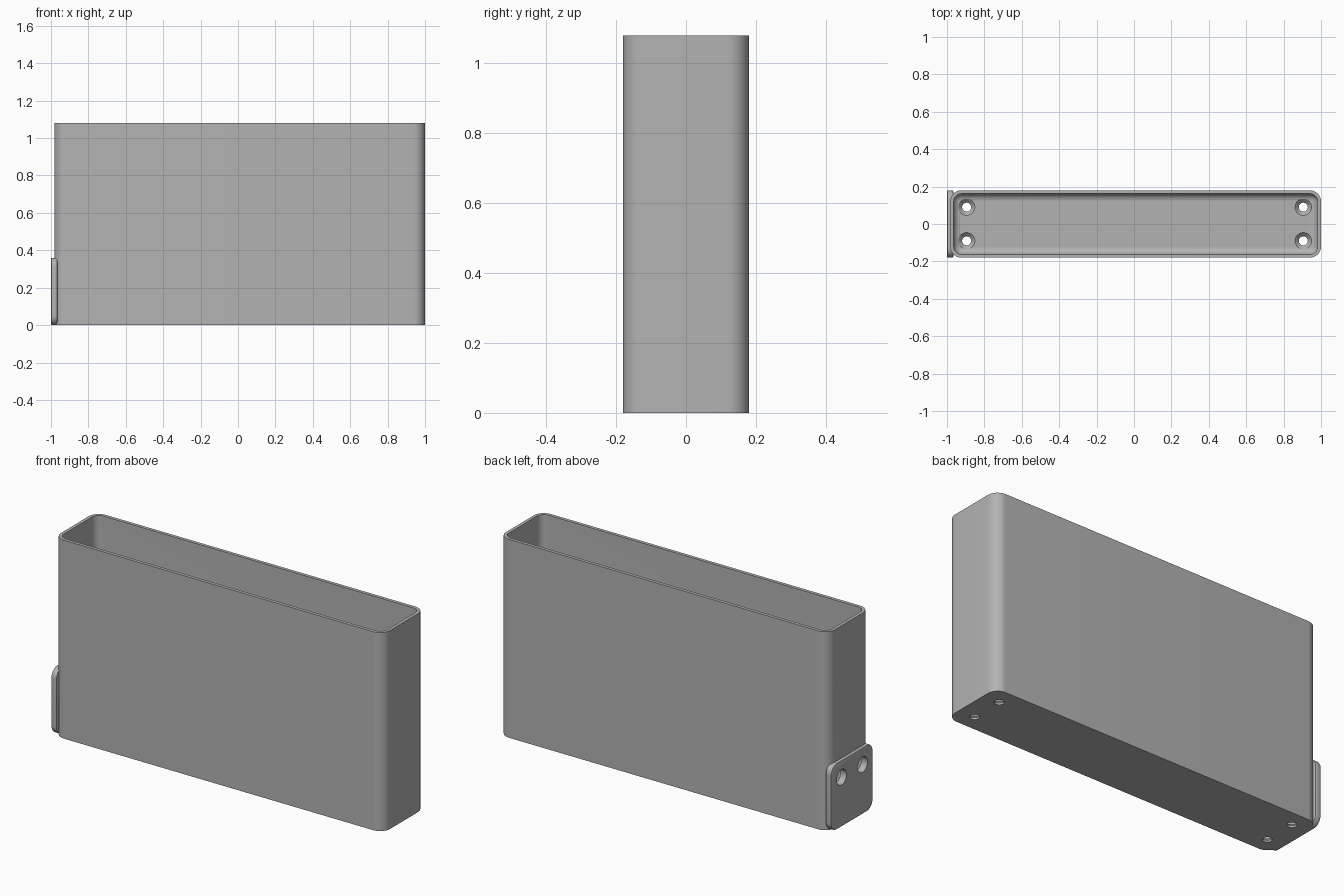
import bpy, bmesh, math

if "Cube" in bpy.data.objects:
    bpy.data.objects.remove(bpy.data.objects["Cube"])

X0, X1, W, H = -0.982, 1.0, 0.18, 1.08
WALL, FLOOR, R, FILLET = 0.018, 0.03, 0.06, 0.038

grey = bpy.data.materials.new("plain grey")
grey.diffuse_color = (0.45, 0.45, 0.45, 1)
grey.use_nodes = True
grey.node_tree.nodes["Principled BSDF"].inputs["Base Color"].default_value = grey.diffuse_color


def rounded_rect(a0, a1, b0, b1, r, n=10):
    pts = []
    for k, (cx, cy) in enumerate([(a1 - r, b1 - r), (a0 + r, b1 - r),
                                  (a0 + r, b0 + r), (a1 - r, b0 + r)]):
        for i in range(n + 1):
            t = math.pi / 2 * (k + i / n)
            pts.append((cx + r * math.cos(t), cy + r * math.sin(t)))
    return pts


def loft(name, rings):
    """Skin closed rings and cap both ends."""
    bm = bmesh.new()
    loops = [[bm.verts.new(p) for p in ring] for ring in rings]
    n = len(loops[0])
    for a, b in zip(loops, loops[1:]):
        for i in range(n):
            j = (i + 1) % n
            bm.faces.new((a[i], a[j], b[j], b[i]))
    bm.faces.new(loops[0][::-1])
    bm.faces.new(loops[-1])
    bmesh.ops.recalc_face_normals(bm, faces=bm.faces)
    me = bpy.data.meshes.new(name)
    bm.to_mesh(me)
    bm.free()
    ob = bpy.data.objects.new(name, me)
    bpy.context.collection.objects.link(ob)
    me.materials.append(grey)
    return ob


def box_ring(inset, z):
    return [(x, y, z) for x, y in rounded_rect(X0 + inset, X1 - inset, -W + inset,
                                               W - inset, R - inset)]


def plate_ring(x, inset):
    return [(x, y, z) for y, z in rounded_rect(-W + inset, W - inset, inset,
                                               0.36 - inset, 0.05 - inset)]


def turned(name, profile, place, n=40):
    """Round cutter from (radius, height) pairs."""
    return loft(name, [[place(r * math.cos(2 * math.pi * i / n),
                              r * math.sin(2 * math.pi * i / n), h)
                        for i in range(n)] for r, h in profile])


def cut(ob, cutters):
    bpy.context.view_layer.objects.active = ob
    for c in cutters:
        m = ob.modifiers.new("hole", 'BOOLEAN')
        m.operation, m.solver, m.object = 'DIFFERENCE', 'EXACT', c
        bpy.ops.object.modifier_apply(modifier=m.name)


# open box: outside, rim, inside walls, filleted floor
rings = [box_ring(0, 0), box_ring(0, H), box_ring(WALL, H)]
for i in range(9):
    t = math.pi / 2 * i / 8
    rings.append(box_ring(WALL + FILLET * (1 - math.cos(t)),
                          FLOOR + FILLET * (1 - math.sin(t))))
box = loft("open_box", rings)

# side mounting plate with softened edges
e = 0.006
plate = loft("mounting_plate", [plate_ring(-1, e), plate_ring(-1 + e * 0.3, e * 0.3),
                                plate_ring(-1 + e, 0), plate_ring(-0.966 - e, 0),
                                plate_ring(-0.966 - e * 0.3, e * 0.3),
                                plate_ring(-0.966, e)])

# countersunk floor holes
floor_holes = [turned("floor_hole_cutter",
                      [(0.024, -0.05), (0.024, 0.01), (0.045, FLOOR + 0.001), (0.045, 0.1)],
                      lambda a, b, h, x=x, y=y: (x + a, y + b, h))
               for x in (-0.895, 0.905) for y in (-0.09, 0.09)]
# plate holes through the end wall
side_holes = [turned("side_hole_cutter", [(0.042, -1.05), (0.042, -0.92)],
                     lambda a, b, h, y=y: (h, y + a, 0.27 + b)) for y in (-0.09, 0.09)]

cut(box, floor_holes + side_holes)
cut(plate, side_holes)
# trim the plate's inner face so it stays inside the end wall
for c in floor_holes + side_holes:
    bpy.data.objects.remove(c)

for ob in (box, plate):
    bpy.ops.object.select_all(action='DESELECT')
    ob.select_set(True)
    bpy.context.view_layer.objects.active = ob
    bpy.ops.object.shade_smooth_by_angle(angle=math.radians(35))
